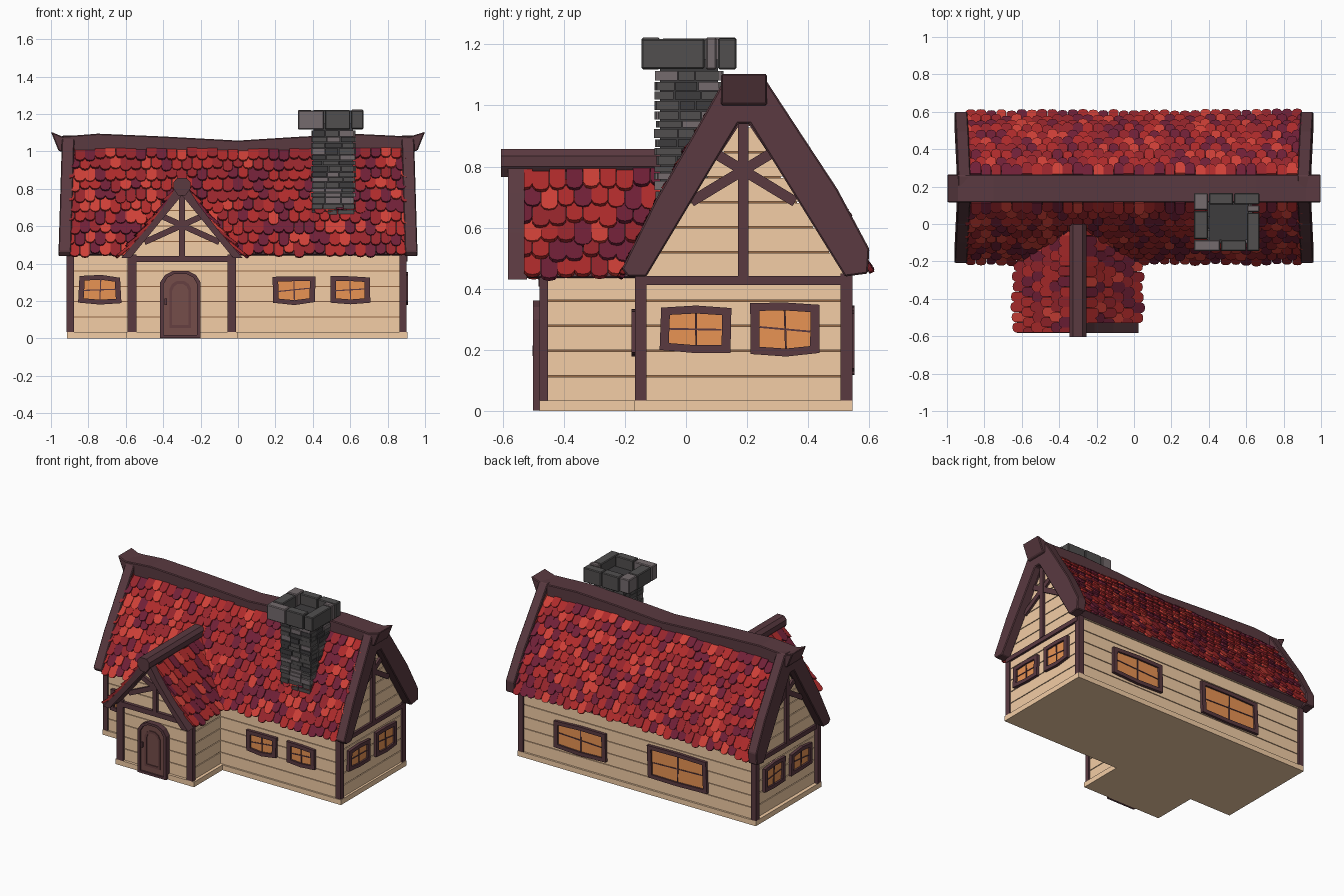
import bpy, bmesh, math, random
from mathutils import Vector

if "Cube" in bpy.data.objects:
    bpy.data.objects.remove(bpy.data.objects["Cube"])

random.seed(4)
R = random.uniform
COL = dict(wood=(90, 60, 66), door=(116, 78, 75), trim=(102, 66, 67), plank=(243, 204, 164), groove=(150, 105, 72),
           glass=(232, 146, 84), red1=(174, 47, 47), red2=(206, 66, 58), red3=(112, 37, 58), red4=(150, 42, 48),
           stone1=(82, 80, 80), stone2=(64, 62, 64), stone3=(116, 107, 109))
MATS, PARTS = {}, {}
for key, rgb in COL.items():
    m = bpy.data.materials.new(key)
    m.diffuse_color = [(c / 255) ** 2.2 for c in rgb] + [1]
    m.use_nodes = True
    m.node_tree.nodes["Principled BSDF"].inputs["Base Color"].default_value = m.diffuse_color
    MATS[key] = m


# 2D-to-3D placement planes: u across, v up, d outward / along
def front(y): return lambda u, v, d: (u, y - d, v)
def back(y): return lambda u, v, d: (u, y + d, v)
def side(x, s=1): return lambda u, v, d: (x + s * d, u, v)
def top(u, v, d): return (u, v, d)


def prism(name, pts, a, b, place, mat):
    bm, used = PARTS.setdefault(name, (bmesh.new(), []))
    if mat not in used:
        used.append(mat)
    lo = [bm.verts.new(place(u, v, a)) for u, v in pts]
    hi = [bm.verts.new(place(u, v, b)) for u, v in pts]
    n = len(pts)
    faces = [lo[::-1], hi] + [[lo[i], lo[(i + 1) % n], hi[(i + 1) % n], hi[i]] for i in range(n)]
    for f in faces:
        bm.faces.new(f).material_index = used.index(mat)


def rect(u0, u1, v0, v1): return [(u0, v0), (u1, v0), (u1, v1), (u0, v1)]


def box(name, x0, x1, y0, y1, z0, z1, mat):
    prism(name, rect(x0, x1, y0, y1), z0, z1, top, mat)


def bar(name, p, q, w, a, b, place, mat="wood"):
    p, q = Vector(p), Vector(q)
    t = (q - p).normalized() * w / 2
    n = Vector((-t.y, t.x))
    prism(name, [tuple(c) for c in (p + n, p - n, q - n, q + n)], a, b, place, mat)


def shrink(pts, wx, wz):
    us, vs = [p[0] for p in pts], [p[1] for p in pts]
    cu, cv = (min(us) + max(us)) / 2, (min(vs) + max(vs)) / 2
    kx, kz = 1 - 2 * wx / (max(us) - min(us)), 1 - 2 * wz / (max(vs) - min(vs))
    return [(cu + (u - cu) * kx, cv + (v - cv) * kz) for u, v in pts]


def ring(name, outer, inner, a, b, place, mat):
    n = len(outer)
    for i in range(n):
        j = (i + 1) % n
        prism(name, [outer[i], outer[j], inner[j], inner[i]], a, b, place, mat)


# Base slab and planked walls
box("base_main", -0.915, 0.905, -0.17, 0.545, 0, 0.035, "plank")
box("base_wing", -0.6, 0, -0.48, -0.17, 0, 0.035, "plank")


def planks(name, z0, z1, pitch, box_at, mat="plank", gap=0.005):
    z = z0
    while z < z1 - 0.01:
        t = min(z + pitch, z1)
        box_at(name, z, t - gap, mat)
        z = t


def main_wall(name, a, b, mat): box(name, -0.89, 0.89, -0.158, 0.532, a, b, mat)
def wing_wall(name, a, b, mat): box(name, -0.578, -0.022, -0.462, -0.1, a, b, mat)


def main_gable(name, a, b, mat):
    w = lambda z: 0.35 * (0.97 - z) / 0.53
    prism(name, [(0.19 - w(a), a), (0.19 + w(a), a), (0.19 + w(b), b), (0.19 - w(b), b)], -0.89, 0.89, side(0), mat)


def wing_gable(name, a, b, mat):
    w = lambda z: 0.28 * (0.79 - z) / 0.35
    prism(name, [(-0.3 - w(a), a), (-0.3 + w(a), a), (-0.3 + w(b), b), (-0.3 - w(b), b)], 0, 0.46, front(0), mat)


planks("main_wall_planks", 0.035, 0.445, 0.082, main_wall)
planks("wing_wall_planks", 0.035, 0.445, 0.082, wing_wall)
planks("main_gable_planks", 0.44, 0.96, 0.082, main_gable)
planks("wing_gable_planks", 0.44, 0.78, 0.082, wing_gable)
box("main_wall_core", -0.884, 0.884, -0.152, 0.526, 0.03, 0.45, "groove")
box("wing_wall_core", -0.572, -0.028, -0.456, -0.1, 0.03, 0.45, "groove")
prism("main_gable_core", [(-0.14, 0.44), (0.52, 0.44), (0.19, 0.95)], -0.884, 0.884, side(0), "groove")
prism("wing_gable_core", [(-0.57, 0.44), (-0.03, 0.44), (-0.3, 0.775)], 0, 0.454, front(0), "groove")

# Corner posts
for x in (-0.897, 0.882):
    for y in (-0.148, 0.525):
        box("corner_posts", x - 0.019, x + 0.019, y - 0.019, y + 0.019, 0.035, 0.45, "wood")
for x in (-0.567, -0.033):
    box("wing_posts", x - 0.023, x + 0.023, -0.48, -0.452, 0.035, 0.45, "wood")

# Gable timber frames on both ends and on the wing
for x, s in ((0.885, 1), (-0.885, -1)):
    P = side(x, s)
    bar("gable_frames", (-0.15, 0.427), (0.53, 0.427), 0.03, -0.01, 0.02, P)
    bar("gable_frames", (0.187, 0.44), (0.187, 0.96), 0.034, -0.01, 0.024, P)
    for m in (-1, 1):
        bar("gable_frames", (0.187 + 0.17 * m, 0.685), (0.187 - 0.12 * m, 0.86), 0.034, -0.01, 0.02, P)
P = front(-0.458)
bar("wing_frame", (-0.57, 0.425), (-0.03, 0.425), 0.034, -0.01, 0.024, P)
bar("wing_frame", (-0.3, 0.43), (-0.3, 0.79), 0.032, -0.01, 0.026, P)
for m in (-1, 1):
    bar("wing_frame", (-0.3 + 0.2 * m, 0.515), (-0.3 - 0.11 * m, 0.655), 0.032, -0.01, 0.022, P)

# Roof bodies under the tiles; profiles run from eave to ridge
F = [(-0.183, 0.452), (-0.084, 0.655), (0.024, 0.85), (0.128, 1.015)]
B = [(0.575, 0.472), (0.485, 0.67), (0.37, 0.85), (0.252, 1.015)]
WR = [(0.015, 0.44), (-0.105, 0.572), (-0.207, 0.695), (-0.275, 0.795)]
WL = [(-0.6 - x, z) for x, z in WR]
prism("main_roof_deck", F + B[::-1] + [(0.54, 0.445), (0.19, 0.96), (-0.15, 0.44)], -0.9, 0.9, side(0), "wood")
prism("wing_roof_deck", WL + WR[::-1] + [(-0.03, 0.435), (-0.3, 0.77), (-0.57, 0.435)], 0.0, 0.53, front(0), "wood")


# Scalloped tiles laid in rows along a roof profile
def tiles(name, prof, u0, u1, cols, rows, place, limit=None):
    P = [Vector(p) for p in prof]
    seg = [(b - a).length for a, b in zip(P, P[1:])]
    total = sum(seg)
    pitch, w = total / rows, (u1 - u0) / cols
    out = 1 if P[0].x > P[-1].x else -1
    for r in range(rows):
        s, i = r * pitch, 0
        rest = s + pitch / 2
        while i < len(seg) - 1 and rest > seg[i]:
            rest -= seg[i]
            i += 1
        t = (P[i + 1] - P[i]).normalized()
        c = P[i] + t * (rest - pitch / 2)
        n = Vector((t.y, -t.x)) * out
        for k in range(cols + r % 2):
            um = u0 + (k + 0.5 - 0.5 * (r % 2)) * w
            if limit and um > limit(c.y):
                continue
            j, lift, h = R(-0.016, 0.012), R(0, 0.006), w * R(0.47, 0.51)
            L = pitch * (1.3 if r < rows - 1 else 0.95)
            shape = [(-h, L), (-h, 0.004), (-h * 0.65, -0.012), (0, -0.017), (h * 0.65, -0.012), (h, 0.004), (h, L)]

            def put(u, v, d):
                q = c + t * (v + j) + n * (d + (0.014 + lift) * (1 - v / L))
                return place(min(max(um + u, u0), u1), q.x, q.y)
            prism(name, shape, -0.004, 0.011, put,
                  random.choice(["red1", "red1", "red2", "red3", "red3", "red4", "red4"]))


main_place = lambda u, a, z: (u, a, z)
wing_place = lambda u, a, z: (a, u, z)
on_main = lambda z: -0.185 + (z - 0.455) * 0.52 + 0.02
tiles("main_roof_tiles_front", F, -0.9, 0.9, 33, 10, main_place)
tiles("main_roof_tiles_back", B, -0.9, 0.9, 33, 10, main_place)
tiles("wing_roof_tiles_right", WR, -0.53, 0.02, 10, 6, wing_place, on_main)
tiles("wing_roof_tiles_left", WL, -0.58, 0.02, 11, 6, wing_place, on_main)

# Bargeboards: convex outside, straight inside
board = [(-0.21, 0.465), (-0.1, 0.69), (0.015, 0.89), (0.12, 1.075), (0.26, 1.085), (0.355, 0.94), (0.495, 0.727),
         (0.6, 0.53), (0.595, 0.45), (0.52, 0.44), (0.21, 0.94), (0.17, 0.94), (-0.13, 0.44), (-0.19, 0.44)]
for s in (-1, 1):
    lean = lambda u, v, d, s=s: (s * (d - 0.03 * (v - 0.45)), u, v)
    prism("main_bargeboards", board, 0.893, 0.96, lean, "wood")
half = [(0.325, 0.43), (0.19, 0.585), (0.09, 0.715), (0.03, 0.81)]
wing_board = [(-0.3 + x, z) for x, z in half] + [(-0.3 - x, z) for x, z in half[::-1]]
wing_board += [(-0.575, 0.43), (-0.3, 0.765), (-0.025, 0.43)]
prism("wing_bargeboard", wing_board, 0.52, 0.582, front(0), "wood")

# Sagging ridge beams
ridge = [(-1, 1.105), (-0.94, 1.08), (-0.75, 1.095), (-0.4, 1.08), (0, 1.058), (0.35, 1.08), (0.65, 1.093),
         (0.92, 1.08), (1, 1.105)]
under = [(x * 0.96, z - 0.1) for x, z in ridge[::-1]]
prism("main_ridge_beam", ridge + under, -0.265, -0.115, front(0), "wood")
hexa = [(-0.345, 0.8), (-0.345, 0.835), (-0.325, 0.858), (-0.275, 0.858), (-0.255, 0.835), (-0.255, 0.8), (-0.28, 0.765),
        (-0.32, 0.765)]
prism("wing_ridge_beam", hexa, 0.0, 0.605, front(0), "wood")


# Crooked windows with glowing panes
def window(u0, u1, v0, v1, place):
    mid = (u0 + u1) / 2
    pts = [(u0, v0), (mid, v0 - 0.007), (u1, v0), (u1, v1), (mid, v1 + 0.005), (u0, v1)]
    pts = [(u + R(-0.006, 0.006), v + R(-0.006, 0.006)) for u, v in pts]
    inner = shrink(pts, 0.03, 0.026)
    ring("window_frames", pts, inner, -0.01, 0.02, place, "wood")
    prism("window_panes", inner, -0.01, 0.008, place, "glass")
    bar("window_bars", inner[1], inner[4], 0.006, 0, 0.013, place)
    lift = R(-0.01, 0.01)
    zc = (v0 + v1) / 2
    bar("window_bars", (inner[0][0], zc - lift), (inner[2][0], zc + lift), 0.006, 0, 0.012, place)


for u0, u1 in ((-0.85, -0.625), (0.19, 0.415), (0.49, 0.705)):
    window(u0, u1, 0.19, 0.33, front(-0.158))
window(0.23, 0.63, 0.14, 0.325, back(0.532))
window(-0.54, -0.09, 0.125, 0.34, back(0.532))
for x, s in ((0.89, 1), (-0.89, -1)):
    window(-0.085, 0.145, 0.195, 0.34, side(x, s))
    window(0.215, 0.44, 0.185, 0.35, side(x, s))

# Arched door
arch = [(-0.417, 0.002), (-0.2, 0.002), (-0.2, 0.3), (-0.225, 0.34), (-0.27, 0.362), (-0.345, 0.362), (-0.39, 0.34),
        (-0.417, 0.3)]
D = front(-0.462)
leaf = shrink(arch, 0.018, 0.016)
ring("door_frame", arch, leaf, 0, 0.038, D, "wood")
prism("door_leaf", leaf, 0, 0.028, D, "door")
inset = shrink(arch, 0.05, 0.055)
ring("door_panel_trim", inset, shrink(inset, 0.014, 0.016), 0.02, 0.034, D, "trim")
prism("door_handle", rect(-0.393, -0.38, 0.18, 0.215), 0.02, 0.04, D, "wood")

# Brick chimney shaft and hollow stone cap
box("chimney_core", 0.405, 0.615, -0.085, 0.105, 0.58, 1.15, "stone2")
stone = lambda: random.choice(["stone1", "stone1", "stone2", "stone3"])
z = 0.64
while z < 1.115:
    h = R(0.022, 0.036)
    for s in (0, 1):
        cuts = [0, R(0.25, 0.4), R(0.6, 0.75), 1]
        for a, b in zip(cuts, cuts[1:]):
            o = R(-0.005, 0.005)
            x0, x1 = 0.395 + 0.23 * a, 0.395 + 0.23 * b - 0.004
            y = (-0.1 + o, -0.07) if s == 0 else (0.09, 0.12 + o)
            box("chimney_bricks", x0, x1, *y, z, z + h - 0.004, stone())
            y0, y1 = -0.092 + 0.204 * a, -0.092 + 0.204 * b - 0.004
            x = (0.395 + o, 0.425) if s == 0 else (0.595, 0.626 + o)
            box("chimney_bricks", *x, y0, y1, z, z + h - 0.004, stone())
    z += h
cap = [(0.32, 0.395, -0.08, 0.07), (0.32, 0.395, 0.075, 0.165), (0.40, 0.53, 0.105, 0.165), (0.535, 0.67, 0.105, 0.165),
       (0.605, 0.67, 0.065, 0.10), (0.605, 0.67, -0.145, 0.06), (0.465, 0.60, -0.145, -0.085), (0.32, 0.46, -0.145, -0.085)]
for i, (x0, x1, y0, y1) in enumerate(cap):
    box("chimney_cap", x0, x1, y0, y1, 1.12 + R(-0.004, 0.004), 1.22 + R(-0.004, 0.005), "stone3" if i % 3 == 1 else "stone1")

for name, (bm, used) in PARTS.items():
    bmesh.ops.recalc_face_normals(bm, faces=bm.faces)
    me = bpy.data.meshes.new(name)
    bm.to_mesh(me)
    bm.free()
    for key in used:
        me.materials.append(MATS[key])
    ob = bpy.data.objects.new(name, me)
    bpy.context.collection.objects.link(ob)
    if name in ("chimney_cap", "main_bargeboards", "main_ridge_beam"):
        bev = ob.modifiers.new("edge", "BEVEL")
        bev.width, bev.segments = 0.005, 1
